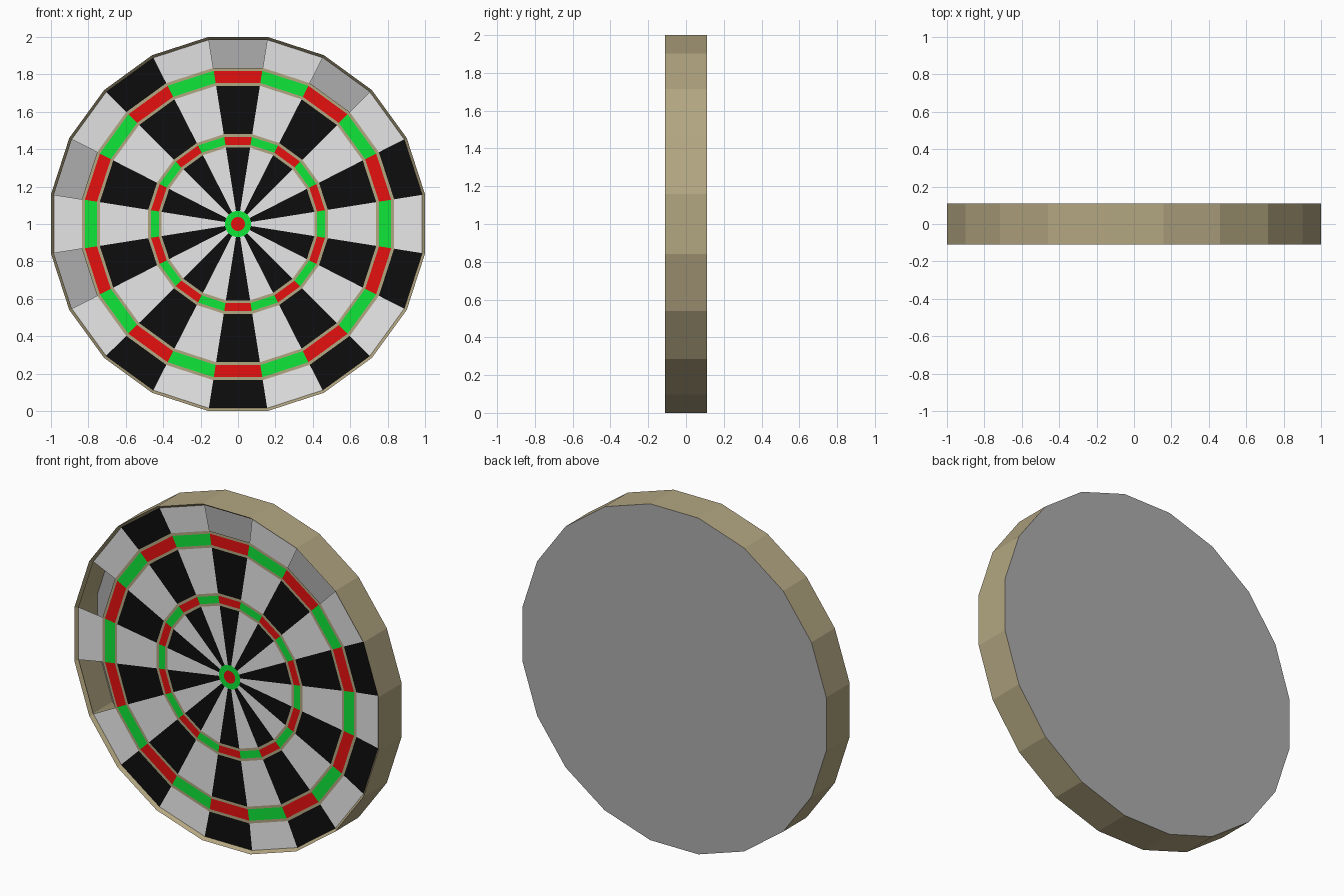
import bpy
import bmesh
import math
from mathutils import Vector

cube = bpy.data.objects.get("Cube")
if cube:
    bpy.data.objects.remove(cube, do_unlink=True)

SIDES = 20
STEP = 2 * math.pi / SIDES
CENTRE_Z = 1.0
FRONT, BACK, FACE = -0.11, 0.11, -0.08


def material(name, colour):
    m = bpy.data.materials.new(name)
    m.use_nodes = True
    m.diffuse_color = (*colour, 1)
    bsdf = m.node_tree.nodes["Principled BSDF"]
    bsdf.inputs["Base Color"].default_value = (*colour, 1)
    bsdf.inputs["Roughness"].default_value = 0.8
    return m


tan = material("tan", (0.45, 0.38, 0.22))
grey = material("grey", (0.42, 0.42, 0.42))
white = material("white", (0.8, 0.8, 0.8))
black = material("black", (0.004, 0.004, 0.004))
red = material("red", (0.8, 0.005, 0.005))
green = material("green", (0.005, 0.8, 0.04))


def corner(flat_radius, y, index):
    """Corner of a polygon whose flat sides lie at flat_radius."""
    r = flat_radius / math.cos(STEP / 2)
    a = (index - 0.5) * STEP
    return Vector((r * math.sin(a), y, CENTRE_Z + r * math.cos(a)))


def band(name, outer, inner, mats, skip=(), facing="front"):
    """Faceted band between two (radius, y) rings; materials alternate by sector."""
    bm = bmesh.new()
    for k in range(SIDES):
        if k in skip:
            continue
        points = [corner(*outer, k), corner(*outer, k + 1)]
        if inner[0] > 0:
            points += [corner(*inner, k + 1), corner(*inner, k)]
        else:
            points.append(Vector((0, inner[1], CENTRE_Z)))
        face = bm.faces.new([bm.verts.new(p) for p in points])
        face.normal_update()
        middle = face.calc_center_median() - Vector((0, 0, CENTRE_Z))
        want = {"front": Vector((0, -1, 0)), "back": Vector((0, 1, 0)),
                "out": Vector((middle.x, 0, middle.z))}[facing]
        if face.normal.dot(want) < 0:
            face.normal_flip()
        face.material_index = k % len(mats)
    bmesh.ops.remove_doubles(bm, verts=bm.verts, dist=0.0001)
    mesh = bpy.data.meshes.new(name)
    bm.to_mesh(mesh)
    bm.free()
    for m in mats:
        mesh.materials.append(m)
    obj = bpy.data.objects.new(name, mesh)
    bpy.context.collection.objects.link(obj)
    return obj


# Hollow casing: side wall, sloped front lip and back panel
band("side_wall", (1.0, FRONT), (1.0, BACK), [tan], facing="out")
band("front_lip", (1.0, FRONT), (0.985, -0.09), [tan])
band("back_panel", (1.0, BACK), (0, BACK), [grey], facing="back")

# Outer border, slightly dished, with four open sectors
band("outer_border", (0.985, -0.09), (0.835, FACE), [black, white], skip=(0, 2, 14, 16))

# Scoring face, from the outside inwards
layout = [
    ("double_outer_wire", 0.835, 0.819, [tan]),
    ("double_ring", 0.819, 0.754, [red, green]),
    ("double_inner_wire", 0.754, 0.739, [tan]),
    ("outer_singles", 0.739, 0.48, [black, white]),
    ("treble_outer_wire", 0.48, 0.465, [tan]),
    ("treble_ring", 0.465, 0.423, [red, green]),
    ("treble_inner_wire", 0.423, 0.408, [tan]),
    ("inner_singles", 0.408, 0.07, [black, white]),
    ("outer_bull", 0.07, 0.037, [green]),
    ("inner_bull", 0.037, 0, [red]),
]
for name, outer, inner, mats in layout:
    band(name, (outer, FACE), (inner, FACE), mats)
